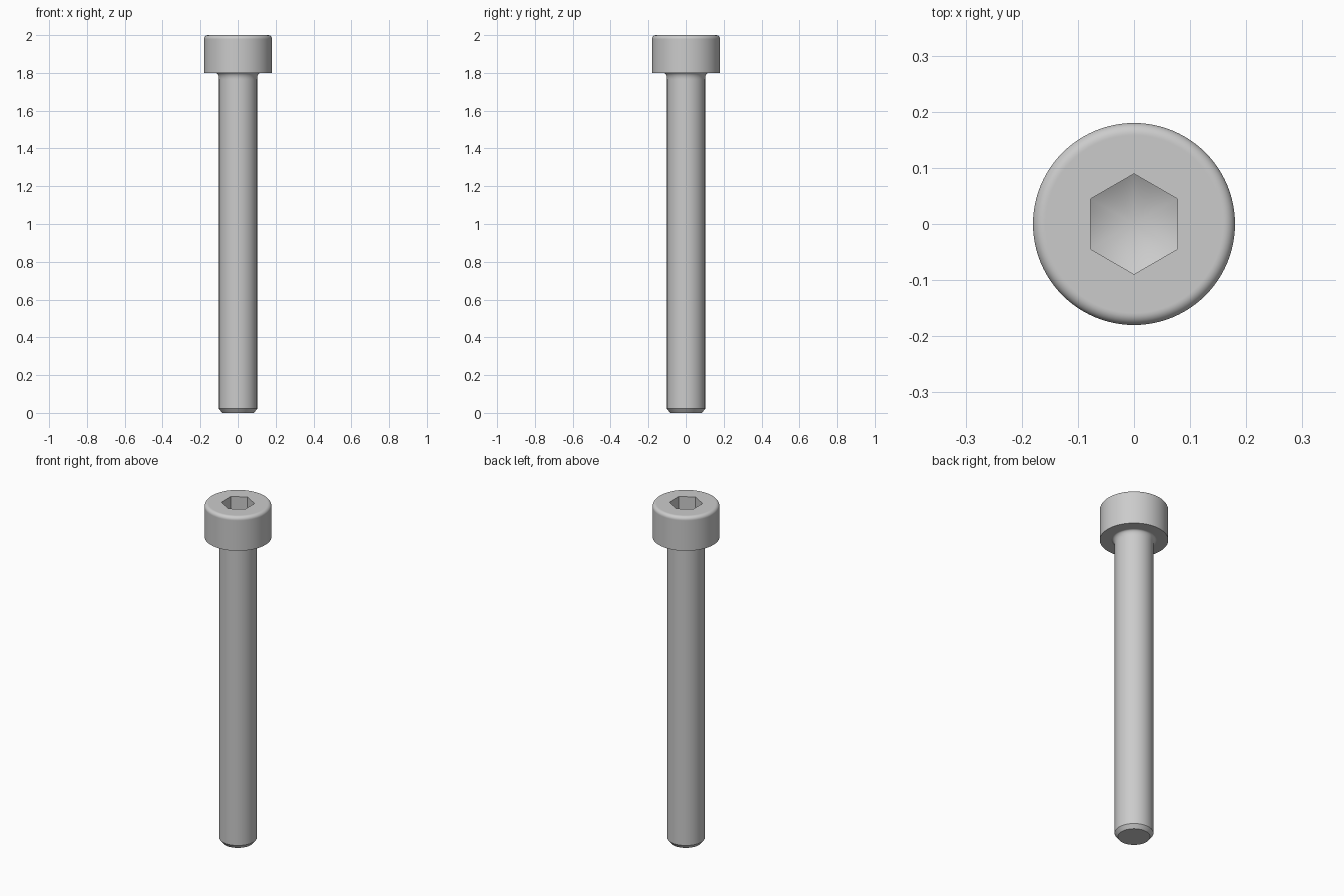
import bpy, bmesh
from math import cos, sin, pi, tan, radians

SEGMENTS = 96
HEAD_R, SHANK_R, HEX_APOTHEM = 0.18, 0.102, 0.0775
HEAD_BASE, TOP = 1.8, 2.0

cube = bpy.data.objects.get("Cube")
if cube:
    bpy.data.objects.remove(cube, do_unlink=True)

steel = bpy.data.materials.new("steel grey")
steel.use_nodes = True
colour = (0.6, 0.6, 0.6, 1)
steel.diffuse_color = colour
steel.node_tree.nodes["Principled BSDF"].inputs["Base Color"].default_value = colour


def circle(radius, z):
    return [(radius * cos(a), radius * sin(a), z) for a in angles]


def hexagon(height):
    """Hexagonal ring with flats facing +x and -x; height is a function of radius."""
    ring = []
    for a in angles:
        r = HEX_APOTHEM / cos((a + pi / 6) % (pi / 3) - pi / 6)
        ring.append((r * cos(a), r * sin(a), height(r)))
    return ring


def loft(name, rings, start=None):
    """Skin rings in order; start is an optional tip point, the last ring may be capped."""
    bm = bmesh.new()
    loops = [[bm.verts.new(p) for p in ring] for ring in rings]
    pairs = [(i, (i + 1) % SEGMENTS) for i in range(SEGMENTS)]
    for a, b in zip(loops, loops[1:]):
        for i, j in pairs:
            bm.faces.new((a[i], b[i], b[j], a[j]))
    if start:
        tip = bm.verts.new(start)
        for i, j in pairs:
            bm.faces.new((tip, loops[0][i], loops[0][j]))
    else:
        bm.faces.new(loops[-1][::-1])
    mesh = bpy.data.meshes.new(name)
    bm.to_mesh(mesh)
    bm.free()
    mesh.materials.append(steel)
    obj = bpy.data.objects.new(name, mesh)
    bpy.context.collection.objects.link(obj)
    bpy.ops.object.select_all(action="DESELECT")
    obj.select_set(True)
    bpy.context.view_layer.objects.active = obj
    bpy.ops.object.shade_smooth_by_angle(angle=radians(30))
    return obj


angles = [2 * pi * i / SEGMENTS for i in range(SEGMENTS)]
quarter = [pi / 2 * i / 8 for i in range(9)]

# Head: drilled cone floor, hex socket, flat top, rounded rim, side, underside
slope = tan(radians(30))
floor_z = 1.9
tip_z = floor_z - HEX_APOTHEM * slope
rim = 0.02
head = [hexagon(lambda r: tip_z + r * slope), hexagon(lambda r: TOP)]
head.append(circle(HEAD_R - rim - 0.002, TOP))
head += [circle(HEAD_R - rim + rim * sin(t), TOP - rim + rim * cos(t)) for t in quarter]
head.append(circle(HEAD_R, TOP - rim - 0.002))
head += [circle(HEAD_R, HEAD_BASE), circle(SHANK_R + 0.016, HEAD_BASE)]
loft("socket_head", head, start=(0, 0, tip_z))

# Shank: concave fillet under the head, straight body, chamfered end
flare, drop = 0.016, 0.032
shank = [circle(SHANK_R + flare * (1 - sin(t)), HEAD_BASE - drop * (1 - cos(t))) for t in quarter]
shank.append(circle(SHANK_R, HEAD_BASE - drop - 0.003))
shank += [circle(SHANK_R, 0.022), circle(0.085, 0)]
loft("shank", shank)
